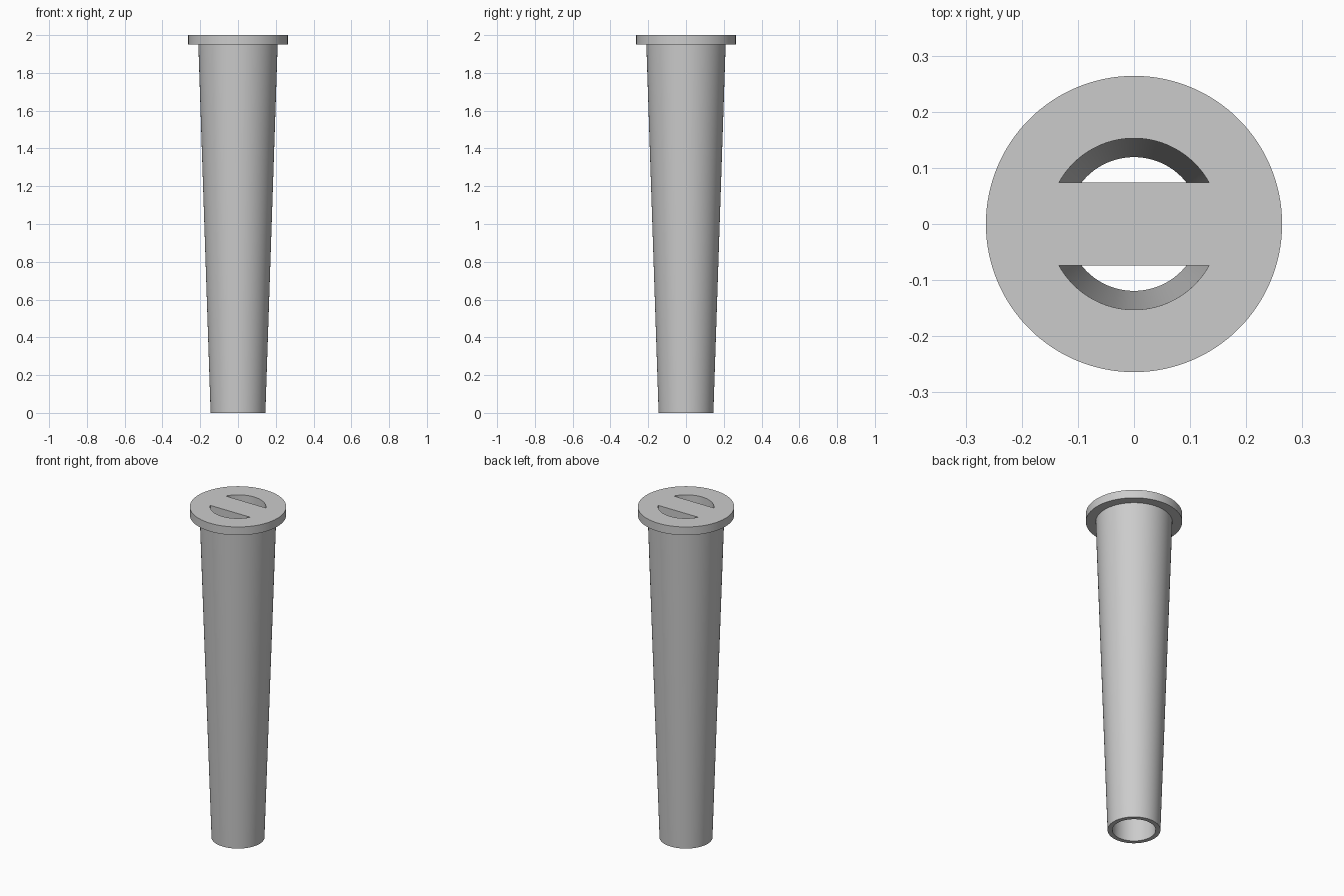
import bpy
import bmesh
import math

SIDES = 128

cube = bpy.data.objects.get("Cube")
if cube:
    bpy.data.objects.remove(cube, do_unlink=True)

grey = bpy.data.materials.new("plain grey")
grey.use_nodes = True
colour = (0.6, 0.6, 0.6, 1)
grey.diffuse_color = colour
grey.node_tree.nodes["Principled BSDF"].inputs["Base Color"].default_value = colour


def add_object(name, bm):
    bmesh.ops.recalc_face_normals(bm, faces=bm.faces)
    mesh = bpy.data.meshes.new(name)
    bm.to_mesh(mesh)
    bm.free()
    mesh.materials.append(grey)
    obj = bpy.data.objects.new(name, mesh)
    bpy.context.collection.objects.link(obj)
    return obj


def turned_solid(name, profile):
    """Stack rings of (radius, height) into a capped solid."""
    bm = bmesh.new()
    rings = []
    for radius, z in profile:
        angles = [2 * math.pi * i / SIDES for i in range(SIDES)]
        rings.append([bm.verts.new((radius * math.cos(a), radius * math.sin(a), z))
                      for a in angles])
    for low, high in zip(rings, rings[1:]):
        for i in range(SIDES):
            j = (i + 1) % SIDES
            bm.faces.new((low[i], low[j], high[j], high[i]))
    bm.faces.new(rings[0])
    bm.faces.new(rings[-1])
    return add_object(name, bm)


def subtract(target, cutter):
    """Cut one solid out of another and discard the cutter."""
    cutter.hide_render = True
    mod = target.modifiers.new("cut", "BOOLEAN")
    mod.operation = "DIFFERENCE"
    mod.solver = "EXACT"
    mod.object = cutter
    bpy.context.view_layer.objects.active = target
    bpy.ops.object.modifier_apply(modifier=mod.name)
    bpy.data.objects.remove(cutter, do_unlink=True)


# Tapered sleeve with a flat flange on top
sleeve = turned_solid("flanged_sleeve",
                      [(0.145, 0), (0.21, 1.95), (0.264, 1.95), (0.264, 2)])

# Tapered bore, open at both ends
bore = turned_solid("bore_cutter", [(0.119, -0.01), (0.153, 2.01)])

# Bridge left standing across the mouth of the bore
bm = bmesh.new()
bmesh.ops.create_cube(bm, size=1)
bmesh.ops.scale(bm, vec=(0.6, 0.148, 0.15), verts=bm.verts)
bmesh.ops.translate(bm, vec=(0, 0, 2.025), verts=bm.verts)
bridge = add_object("bridge_cutter", bm)

subtract(bore, bridge)
subtract(sleeve, bore)

# Smooth walls with crisp rims
bpy.ops.object.select_all(action="DESELECT")
sleeve.select_set(True)
bpy.context.view_layer.objects.active = sleeve
bpy.ops.object.shade_smooth_by_angle(angle=math.radians(30))
